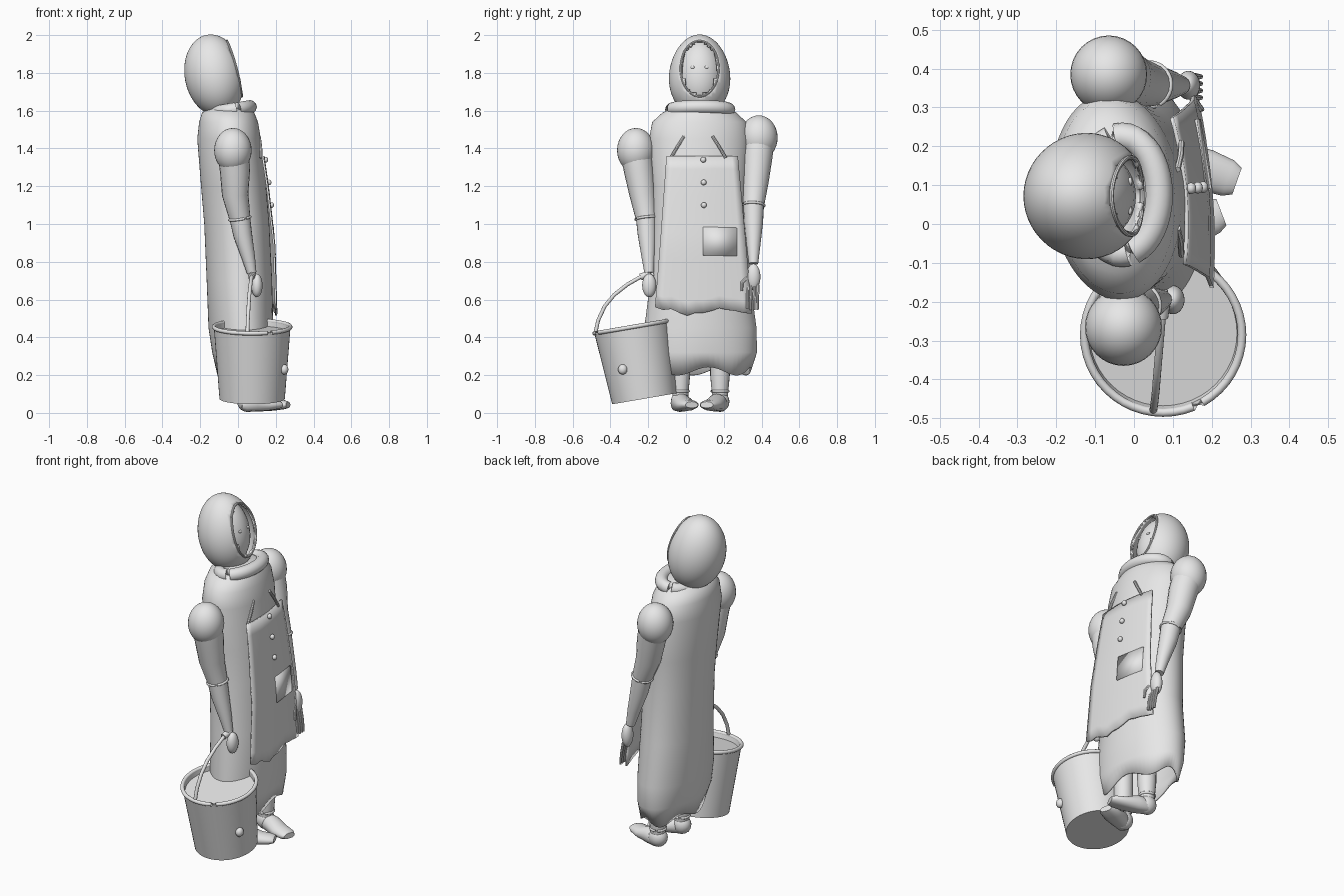
import bpy, bmesh, math
from mathutils import Vector, Matrix

if "Cube" in bpy.data.objects:
    bpy.data.objects.remove(bpy.data.objects["Cube"])

grey = bpy.data.materials.new("light_grey")
grey.diffuse_color = (0.8, 0.8, 0.8, 1)
grey.use_nodes = True
grey.node_tree.nodes["Principled BSDF"].inputs["Base Color"].default_value = grey.diffuse_color
YAW = Matrix.Rotation(math.radians(5), 4, 'Z')
MID = Vector((0, 0.075, 0))


def finish(name, bm, angle=40, thick=0):
    bmesh.ops.recalc_face_normals(bm, faces=bm.faces)
    me = bpy.data.meshes.new(name)
    bm.to_mesh(me)
    bm.free()
    ob = bpy.data.objects.new(name, me)
    bpy.context.collection.objects.link(ob)
    me.materials.append(grey)
    bpy.ops.object.select_all(action='DESELECT')
    ob.select_set(True)
    bpy.context.view_layer.objects.active = ob
    bpy.ops.object.shade_smooth_by_angle(angle=math.radians(angle))
    if thick:
        m = ob.modifiers.new("thickness", 'SOLIDIFY')
        m.thickness = thick
    return ob


def skin(name, rings, caps=(True, True), closed=False, thick=0, angle=40):
    """Bridge a list of equal rings of points into a surface."""
    bm = bmesh.new()
    vs = [[bm.verts.new(p) for p in r] for r in rings]
    n = len(vs[0])
    pairs = list(zip(vs, vs[1:])) + ([(vs[-1], vs[0])] if closed else [])
    for a, b in pairs:
        for i in range(n):
            j = (i + 1) % n
            bm.faces.new((a[i], a[j], b[j], b[i]))
    if not closed:
        if caps[0]:
            bm.faces.new(vs[0])
        if caps[1]:
            bm.faces.new(vs[-1])
    return finish(name, bm, angle, thick)


def tube(name, pts, radii, n=20, closed=False, flat=1):
    pts = [Vector(p) for p in pts]
    if not isinstance(radii, (list, tuple)):
        radii = [radii] * len(pts)
    rings = []
    for i, p in enumerate(pts):
        if closed:
            t = pts[(i + 1) % len(pts)] - pts[i - 1]
        else:
            t = pts[min(i + 1, len(pts) - 1)] - pts[max(i - 1, 0)]
        t.normalize()
        ref = Vector((1, 0, 0)) if abs(t.x) < 0.9 else Vector((0, 1, 0))
        u = (ref - t * ref.dot(t)).normalized()
        v = t.cross(u)
        rings.append([p + (u * math.cos(a) + v * math.sin(a) * flat) * radii[i]
                      for a in (k * math.tau / n for k in range(n))])
    return skin(name, rings, closed=closed)


def ball(name, loc, size, seg=32, rot=None):
    bm = bmesh.new()
    bmesh.ops.create_uvsphere(bm, u_segments=seg, v_segments=seg // 2, radius=1)
    m = Matrix.Translation(loc) @ (rot or Matrix()) @ Matrix.Diagonal((*size, 1))
    bm.transform(m)
    return finish(name, bm)


def ring(name, loc, rx, ry, r, rot, n=40):
    pts = [Vector(loc) + rot @ Vector((rx * math.cos(a), ry * math.sin(a), 0))
           for a in (k * math.tau / n for k in range(n))]
    return tube(name, pts, r, 12, closed=True)


def lerp(table, z):
    for (z0, a), (z1, b) in zip(table, table[1:]):
        if z <= z0 and z >= z1:
            return a + (b - a) * (z0 - z) / (z0 - z1)
    return table[0][1] if z > table[0][0] else table[-1][1]


# Long gown: height, back x, front x, half width; the hem is wavy
gown = [(1.63, -.13, .06, .11), (1.59, -.19, .085, .195), (1.54, -.205, .105, .25),
        (1.45, -.215, .12, .268), (1.2, -.195, .148, .25), (1.0, -.178, .165, .25),
        (.7, -.165, .18, .265), (.45, -.155, .185, .298), (.32, -.135, .18, .3),
        (.22, -.11, .165, .27)]
rings = []
for i, (z, xb, xf, hw) in enumerate(gown):
    r = []
    for k in range(64):
        a = k * math.tau / 64
        wave = .022 * math.sin(5 * a + 1) if i == len(gown) - 1 else 0
        p = Vector(((xb + xf) / 2 + (xf - xb) / 2 * math.cos(a), hw * math.sin(a), z + wave))
        r.append(YAW @ p + MID)
    rings.append(r)
skin("gown", rings, caps=(True, False), thick=.01, angle=60)

# Collar roll
ring("collar", (-.03, .075, 1.605), .095, .15, .036, Matrix.Rotation(math.radians(-9), 4, 'Y'))

# Egg shaped hood with a ragged face opening
HOOD = Matrix.Translation((-.125, .072, 1.787)) @ Matrix.Rotation(math.radians(-11), 4, 'Y')
bm = bmesh.new()
bmesh.ops.create_uvsphere(bm, u_segments=48, v_segments=32, radius=1)
for v in bm.verts:
    v.co = Vector((v.co.x * .157, v.co.y * .162 * (1 - .08 * v.co.z), v.co.z * .218))
gone = []
for f in bm.faces:
    c = f.calc_center_median()
    if c.x > 0 and (c.y / .097) ** 2 + ((c.z - .015) / .15) ** 2 < 1:
        gone.append(f)
bmesh.ops.delete(bm, geom=gone, context='FACES')
bm.transform(HOOD)
finish("hood", bm, thick=.012)

# Rim around the opening, face and eyes
rim = []
for k in range(48):
    a = k * math.tau / 48
    y, z = .1 * math.cos(a), .015 + .152 * math.sin(a)
    x = .157 * math.sqrt(max(0, 1 - (y / .16) ** 2 - (z / .218) ** 2))
    rim.append(HOOD @ Vector((x, y, z)))
tube("hood_rim", rim, .006, 8, closed=True)
tilt = HOOD.to_3x3().to_4x4()
ball("face", HOOD @ Vector((0, 0, 0)), (.128, .125, .19), rot=tilt)
for s in (-1, 1):
    ball("eye", HOOD @ Vector((.121, .037 * s, .02)), (.006, .012, .008), 12, tilt)

# Apron panel with a ragged lower edge
FRONT = [(1.36, .137), (1.2, .16), (.9, .193), (.5, .203)]


def apron_point(u, z, lift=0):
    hw = lerp([(1.36, .19), (.55, .257)], z)
    return YAW @ Vector((lerp(FRONT, z) - .018 * u * u + lift, u * hw, z)) + MID


bm = bmesh.new()
zig = [.56, .545, .55, .53, .515, .53, .53, .54, .555, .545, .54, .53, .525]
cols = []
for i, low in enumerate(zig):
    u = i / 6 - 1
    cols.append([bm.verts.new(apron_point(u, 1.36 + (low - 1.36) * j / 12)) for j in range(13)])
for a, b in zip(cols, cols[1:]):
    for j in range(12):
        bm.faces.new((a[j], b[j], b[j + 1], a[j + 1]))
finish("apron", bm, thick=.01)

# Pocket plate
bm = bmesh.new()
quad = [(.09, .835), (.27, .83), (.27, .98), (.09, .985)]
vs = []
for y, z in quad:
    p = apron_point((y - .075) / .23, z, .008)
    vs.append(bm.verts.new((p.x, y, z)))
bm.faces.new(vs)
finish("pocket", bm, thick=.009)

# Buttons and shoulder straps
for z in (1.34, 1.22, 1.1):
    ball("button", apron_point(.02, z, .008), (.013, .015, .015), 16)
for y0, y1 in ((-.08, -.01), (.21, .14)):
    tube("apron_strap", [(.122, y0, 1.35), (.12, (y0 + y1) / 2, 1.41), (.112, y1, 1.465)], .008, 8)

# Arms: shoulder ball, upper arm, elbow cuff, forearm, hand
arms = [("right", (-.027, -.265, 1.39), (.01, -.21, 1.03), (.073, -.195, .74), (.1, -.195, .675)),
        ("left", (-.065, .385, 1.457), (.04, .358, 1.1), (.12, .357, .79), (.14, .357, .72))]
for side, sh, el, wr, ha in arms:
    s, e, w = Vector(sh), Vector(el), Vector(wr)
    ball(side + "_shoulder", sh, (.099, .1, .118))
    tube(side + "_upper_arm", [s, s.lerp(e, .3), s.lerp(e, .65) + Vector((-.012, 0, 0)), e],
         [.085, .08, .07, .056])
    tube(side + "_forearm", [e, e.lerp(w, .3) + Vector((-.004, 0, 0)), e.lerp(w, .7), w],
         [.055, .05, .036, .025])
    d = (w - s).normalized().to_track_quat('Z', 'Y').to_matrix().to_4x4()
    ring(side + "_cuff", e, .056, .056, .007, d, 28)
    ball(side + "_hand", ha, (.03, .037, .07 if side == "left" else .062))
for i in range(4):
    y = .325 + .018 * i
    tube("left_finger", [(.15, y + .002, .68), (.165, y, .61), (.172, y, .545 + .008 * (i == 0))],
         [.009, .008, .006], 8)
tube("left_thumb", [(.15, .325, .72), (.17, .297, .69), (.175, .295, .645)], [.01, .009, .006], 8)

# Tilted bucket with filled top, rim, rivet and handle
low, top = Vector((.075, -.22, .075)), Vector((.075, -.285, .455))
tip = (top - low).normalized().to_track_quat('Z', 'Y').to_matrix().to_4x4()
rings = []
for t, r in ((0, .173), (.5, .188), (1, .203), (1, .193), (.93, .19)):
    c = low.lerp(top, t)
    rings.append([c + tip @ Vector((r * math.cos(a), r * math.sin(a), 0))
                  for a in (k * math.tau / 48 for k in range(48))])
skin("bucket", rings)
ring("bucket_rim", top, .203, .203, .011, tip, 48)
ball("bucket_rivet", (.245, -.335, .23), (.022, .025, .027), 16)
tube("bucket_handle", [(.05, -.478, .43), (.052, -.465, .49), (.056, -.43, .565), (.06, -.38, .625),
                       (.066, -.31, .68), (.072, -.24, .72), (.078, -.17, .735)], .01, 12)
tube("handle_grip", [(.07, -.24, .72), (.078, -.185, .737)], .018, 16)

# Legs, ankle cuffs and shoes
for side, leg, heel, toe in (("right", (.05, -.03), (.015, -.05), (.225, .03)),
                             ("left", (.06, .18), (.04, .19), (.265, .11))):
    x, y = leg
    tube(side + "_leg", [(x, y, .5), (x, y, .2), (x, y, .07)], [.055, .052, .04])
    ring(side + "_ankle_cuff", (x, y, .115), .042, .042, .008, Matrix(), 24)
    h, t = Vector((*heel, 0)), Vector((*toe, 0))
    across = (t - h).normalized().cross(Vector((0, 0, 1)))
    rings = []
    for f, w, z0, hi in ((0, .025, .02, .06), (.1, .042, .01, .09), (.35, .05, .008, .095),
                         (.65, .054, .012, .07), (.9, .048, .02, .065), (1, .036, .027, .057)):
        c = h.lerp(t, f)
        rings.append([c + across * w * math.cos(a) +
                      Vector((0, 0, max(z0, (z0 + hi) / 2 + (hi - z0) / 2 * 1.15 * math.sin(a))))
                      for a in (k * math.tau / 20 for k in range(20))])
    skin(side + "_shoe", rings)
    ball(side + "_heel", (x, y, .06), (.055, .05, .055), 20)
